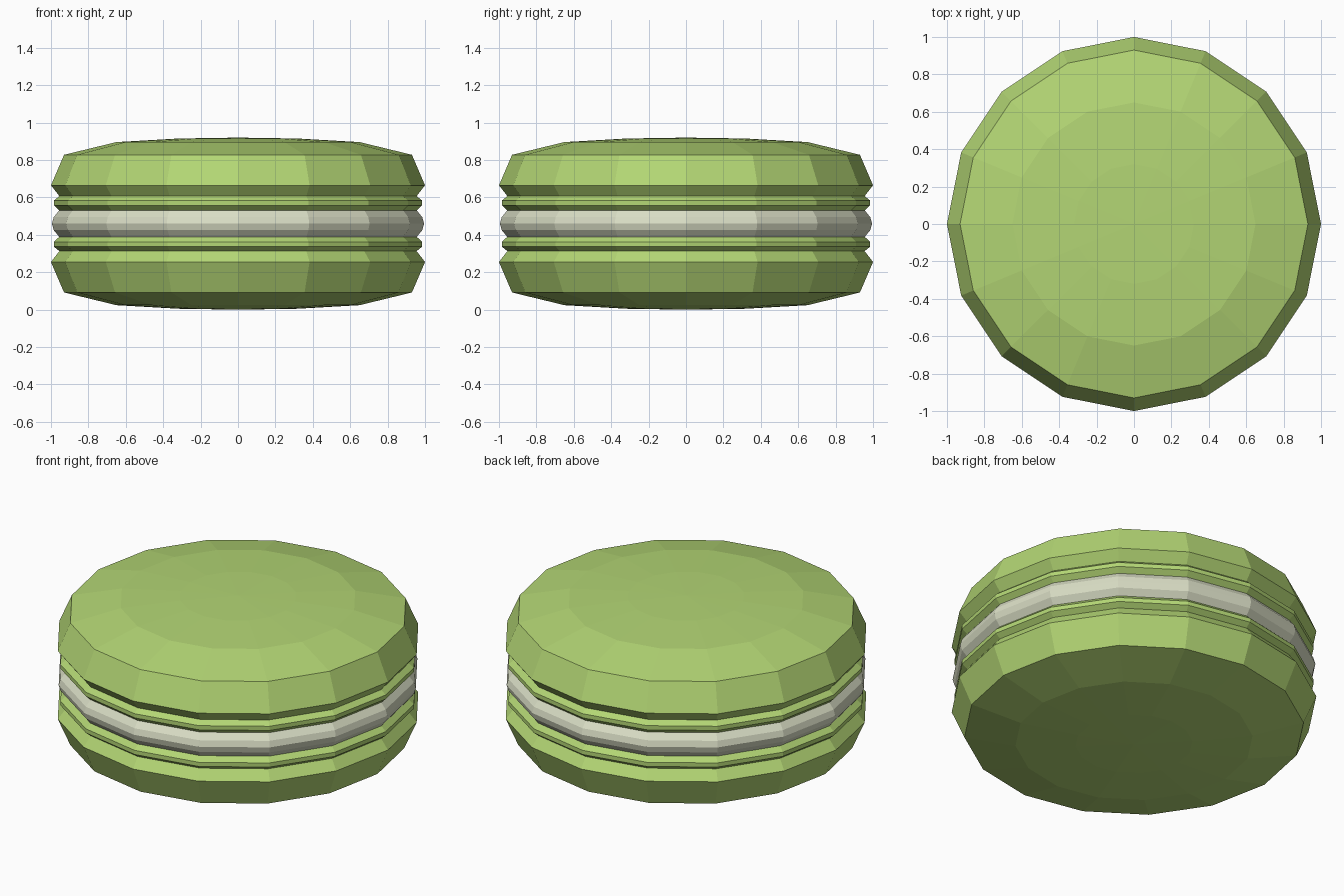
import bpy, bmesh, math

if "Cube" in bpy.data.objects:
    bpy.data.objects.remove(bpy.data.objects["Cube"])

SIDES = 16
MID = 0.46  # height of the mirror plane through the filling


def material(name, rgb):
    m = bpy.data.materials.new(name)
    m.diffuse_color = (*rgb, 1.0)
    m.use_nodes = True
    m.node_tree.nodes["Principled BSDF"].inputs["Base Color"].default_value = m.diffuse_color
    return m


def lathe(name, profile, mat):
    """Revolve (radius, z) points around z; radius 0 becomes a single pole."""
    bm = bmesh.new()
    rings = []
    for r, z in profile:
        if r == 0:
            rings.append([bm.verts.new((0, 0, z))] * SIDES)
        else:
            rings.append([bm.verts.new((r * math.cos(math.tau * i / SIDES),
                                        r * math.sin(math.tau * i / SIDES), z))
                          for i in range(SIDES)])
    for a, b in zip(rings, rings[1:]):
        for i in range(SIDES):
            j = (i + 1) % SIDES
            bm.faces.new(list(dict.fromkeys((a[i], a[j], b[j], b[i]))))
    bmesh.ops.recalc_face_normals(bm, faces=bm.faces)
    me = bpy.data.meshes.new(name)
    bm.to_mesh(me)
    bm.free()
    me.materials.append(mat)
    ob = bpy.data.objects.new(name, me)
    bpy.context.collection.objects.link(ob)
    return ob


green = material("pistachio green", (0.45, 0.67, 0.175))
cream = material("cream", (0.70, 0.73, 0.56))

# Domed biscuit with a ruffled foot, closed against the filling
shell = [(0, 0.0), (0.32, 0.005), (0.65, 0.024), (0.93, 0.092), (1.0, 0.255),
         (0.955, 0.313), (0.985, 0.337), (0.985, 0.362), (0.955, 0.39), (0, 0.39)]
lathe("bottom_shell", shell, green)
lathe("top_shell", [(r, 2 * MID - z) for r, z in shell], green)

# Bulging filling
lathe("filling", [(0, 0.388), (0.955, 0.388), (0.985, 0.425), (0.995, MID),
                  (0.985, 0.495), (0.955, 0.532), (0, 0.532)], cream)
